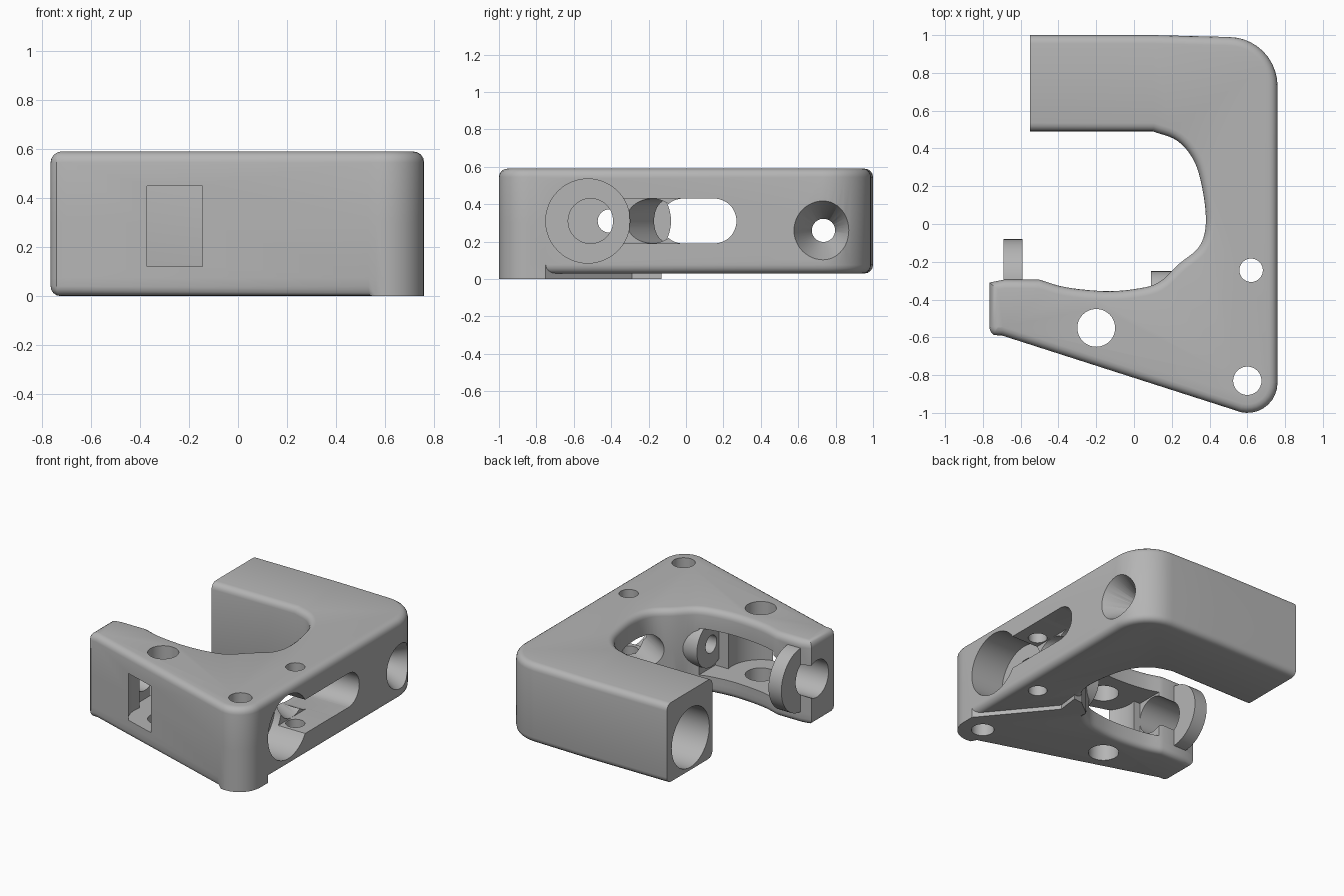
import bpy, bmesh
from math import sin, cos, radians
from mathutils import Vector

if "Cube" in bpy.data.objects:
    bpy.data.objects.remove(bpy.data.objects["Cube"], do_unlink=True)

grey = bpy.data.materials.new("plain_grey")
grey.use_nodes = True
colour = (0.46, 0.46, 0.46, 1)
grey.diffuse_color = colour
grey.node_tree.nodes["Principled BSDF"].inputs["Base Color"].default_value = colour


def make_object(name, bm):
    bmesh.ops.recalc_face_normals(bm, faces=bm.faces)
    mesh = bpy.data.meshes.new(name)
    bm.to_mesh(mesh)
    bm.free()
    mesh.materials.append(grey)
    obj = bpy.data.objects.new(name, mesh)
    bpy.context.collection.objects.link(obj)
    return obj


def arc(cx, cy, r, a0, a1, n=10):
    return [(cx + r * cos(radians(a0 + (a1 - a0) * i / n)),
             cy + r * sin(radians(a0 + (a1 - a0) * i / n))) for i in range(n + 1)]


def smooth_path(points, steps=5):
    """Catmull-Rom curve through the points."""
    p = [Vector(q) for q in points]
    p = [2 * p[0] - p[1]] + p + [2 * p[-1] - p[-2]]
    out = []
    for a, b, c, d in zip(p, p[1:], p[2:], p[3:]):
        for i in range(steps):
            t = i / steps
            out.append(tuple(0.5 * (2 * b + (c - a) * t + (2 * a - 5 * b + 4 * c - d) * t * t
                                    + (3 * b - a - 3 * c + d) * t ** 3)))
    return out + [tuple(p[-2])]


def slab(name, outline, z0, z1, rounded, radius):
    """Extruded outline with the rim edges chosen by a rule rounded over."""
    bm = bmesh.new()
    face = bm.faces.new([bm.verts.new((x, y, z0)) for x, y in outline])
    top = bmesh.ops.extrude_face_region(bm, geom=[face])["geom"]
    bmesh.ops.translate(bm, vec=(0, 0, z1 - z0),
                        verts=[v for v in top if isinstance(v, bmesh.types.BMVert)])
    edges = [e for e in bm.edges
             if abs(e.verts[0].co.z - e.verts[1].co.z) < 1e-5
             and rounded((e.verts[0].co + e.verts[1].co) / 2)]
    bmesh.ops.bevel(bm, geom=edges, offset=radius, segments=4, profile=0.5, affect='EDGES')
    return make_object(name, bm)


def rod(name, start, end, r0, r1=None, sides=48):
    a, b = Vector(start), Vector(end)
    bm = bmesh.new()
    bmesh.ops.create_cone(bm, cap_ends=True, segments=sides, radius1=r0,
                          radius2=r0 if r1 is None else r1, depth=(b - a).length)
    bm.transform((b - a).to_track_quat('Z', 'Y').to_matrix().to_4x4())
    bmesh.ops.translate(bm, vec=(a + b) / 2, verts=bm.verts)
    return make_object(name, bm)


def box(name, lo, hi):
    lo, hi = Vector(lo), Vector(hi)
    bm = bmesh.new()
    bmesh.ops.create_cube(bm, size=1)
    bmesh.ops.scale(bm, vec=hi - lo, verts=bm.verts)
    bmesh.ops.translate(bm, vec=(lo + hi) / 2, verts=bm.verts)
    return make_object(name, bm)


def combine(target, tool, operation='DIFFERENCE'):
    mod = target.modifiers.new("combine", 'BOOLEAN')
    mod.operation, mod.solver, mod.object = operation, 'EXACT', tool
    with bpy.context.temp_override(object=target, active_object=target):
        bpy.ops.object.modifier_apply(modifier=mod.name)
    bpy.data.objects.remove(tool, do_unlink=True)


# Outline shared by the hook-shaped body and its thicker front foot
column = arc(0.6, -0.84, 0.16, 0, -115)
arm_end = [(-0.70, -0.59)] + arc(-0.715, -0.545, 0.05, 240, 180, 4) + [(-0.765, -0.31), (-0.69, -0.295)]
hollow = smooth_path([(-0.5, -0.295), (-0.36, -0.335), (-0.16, -0.355), (0, -0.345),
                      (0.13, -0.31), (0.24, -0.21), (0.345, -0.12), (0.38, 0),
                      (0.365, 0.17), (0.32, 0.33), (0.23, 0.44), (0.1, 0.49)])
back_arm = [(-0.55, 0.49), (-0.55, 1), (0.1, 1)] + arc(0.5, 0.73, 0.26, 90, 0)

body = slab("bracket_body", column + arm_end + hollow + back_arm, 0.03, 0.59,
            lambda m: abs(m.x + 0.55) > 0.01, 0.045)

# Front foot, slightly lower than the rest
foot_inner = [p for p in hollow if p[1] < -0.12]
foot = slab("front_foot", column + arm_end + foot_inner + [(0.4, -0.13), (0.38, -0.29), (0.76, -0.75)],
            0, 0.3, lambda m: m.z < 0.1 and m.x < 0.45 and m.y < -0.25, 0.04)
combine(body, foot, 'UNION')

# Round pocket in the front arm, breaking through the front and into the hollow
pocket = rod("pocket", (-0.2, -0.55, 0.12), (-0.2, -0.55, 0.45), 0.225)
combine(pocket, box("pocket_mouth", (-0.47, -0.5, 0.12), (0.12, -0.15, 0.45)), 'UNION')
combine(body, pocket)

# Boss inside the pocket and round flange at the arm's end
combine(body, rod("boss", (0.09, -0.41, 0.31), (0.3, -0.41, 0.31), 0.16), 'UNION')
combine(body, rod("flange", (-0.69, -0.305, 0.31), (-0.59, -0.305, 0.31), 0.225), 'UNION')

# Vertical screw holes
for x, y, r in [(0.6, -0.83, 0.075), (0.62, -0.245, 0.062), (-0.2, -0.55, 0.1)]:
    combine(body, rod("screw_hole", (x, y, -0.2), (x, y, 0.8), r))

# Bores running along the front arm: counterbore, step, pin hole, end bore
for x0, x1, y, r in [(0.5, 0.9, -0.525, 0.225), (0.26, 0.55, -0.51, 0.12),
                     (0, 0.3, -0.41, 0.062), (-0.9, -0.4, -0.37, 0.13)]:
    combine(body, rod("arm_bore", (x0, y, 0.31), (x1, y, 0.31), r))

# Long slot through the side wall, with a slanted lead-in
slot = box("slot", (0.2, -0.015, 0.19), (0.9, 0.15, 0.43))
for y in (-0.015, 0.15):
    combine(slot, rod("slot_end", (0.2, y, 0.31), (0.9, y, 0.31), 0.12), 'UNION')
combine(body, slot)
combine(body, rod("lead_in", (0.98, -0.43, 0.31), (0.25, -0.01, 0.31), 0.119))
combine(body, box("slot_link", (0.55, -0.5, 0.1905), (0.9, 0.0, 0.4295)))

# Back arm: wide bore, through hole and countersink
for x0, x1, r0, r1 in [(-0.7, 0.42, 0.21, 0.21), (0.3, 0.9, 0.062, 0.062),
                       (0.58, 0.77, 0.062, 0.163)]:
    combine(body, rod("back_bore", (x0, 0.735, 0.26), (x1, 0.735, 0.26), r0, r1))

# Smooth rounded surfaces, sharp edges kept
bpy.ops.object.select_all(action='DESELECT')
body.select_set(True)
bpy.context.view_layer.objects.active = body
bpy.ops.object.shade_smooth_by_angle(angle=radians(32))
